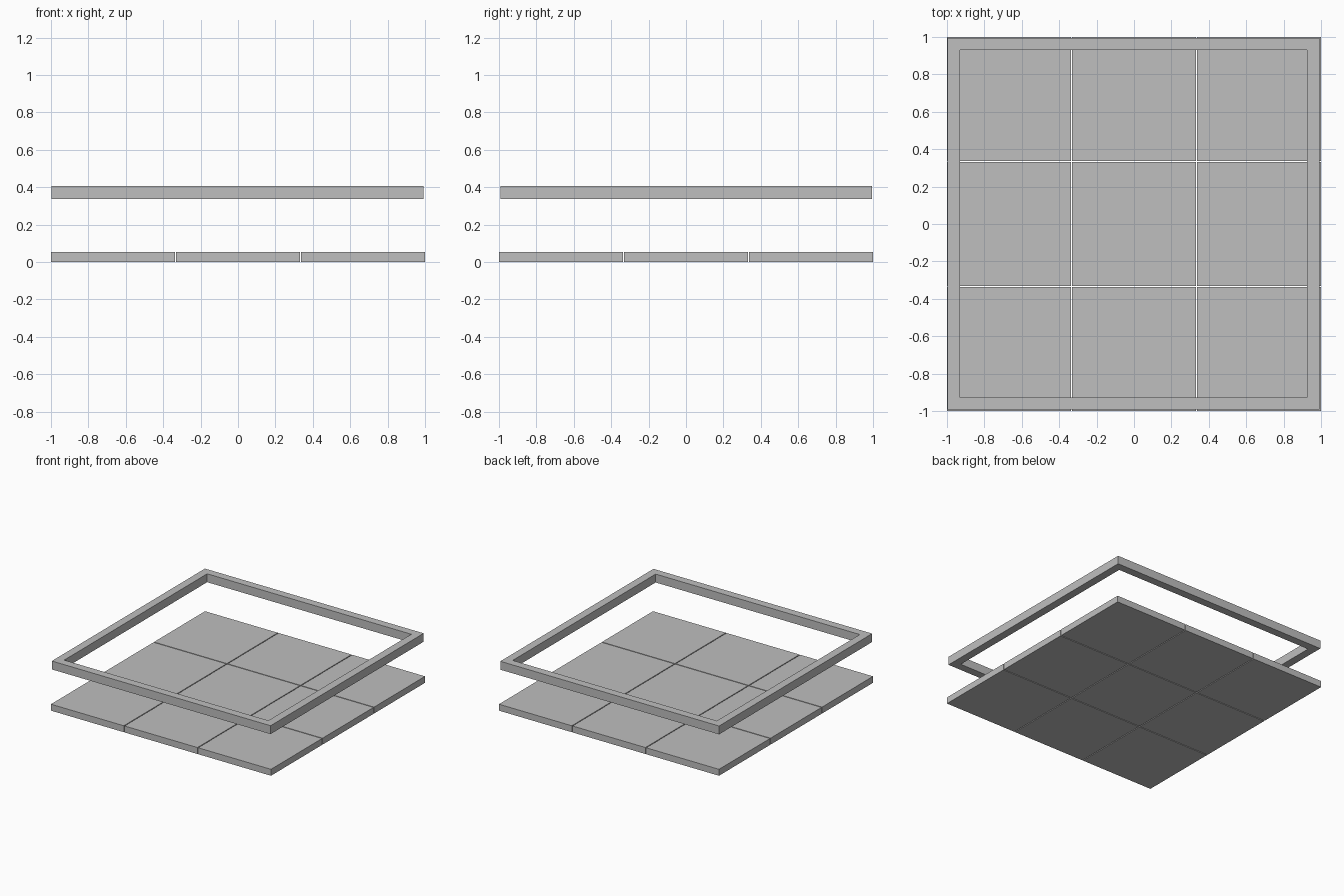
import bpy
import bmesh
from mathutils import Matrix, Vector

cube = bpy.data.objects.get("Cube")
if cube:
    bpy.data.objects.remove(cube, do_unlink=True)

grey = bpy.data.materials.new("light grey")
grey.use_nodes = True
grey.diffuse_color = (0.52, 0.52, 0.52, 1)
grey.node_tree.nodes["Principled BSDF"].inputs["Base Color"].default_value = grey.diffuse_color


def finish(name, bm):
    bmesh.ops.recalc_face_normals(bm, faces=bm.faces)
    mesh = bpy.data.meshes.new(name)
    bm.to_mesh(mesh)
    bm.free()
    mesh.materials.append(grey)
    obj = bpy.data.objects.new(name, mesh)
    bpy.context.collection.objects.link(obj)
    return obj


# Floor tiles: three by three, with narrow gaps
TILE, GAP, THICK = 0.662, 0.007, 0.053
for row in range(3):
    for col in range(3):
        bm = bmesh.new()
        centre = Vector((col - 1, row - 1, 0)) * (TILE + GAP)
        centre.z = THICK / 2
        bmesh.ops.create_cube(bm, size=1, matrix=Matrix.Translation(centre)
                              @ Matrix.Diagonal((TILE, TILE, THICK, 1)))
        finish(f"floor_tile_{row + 1}_{col + 1}", bm)

# Floating square frame: nested square rings at two heights
OUTER, INNER, BOTTOM, TOP = 0.994, 0.928, 0.337, 0.406
bm = bmesh.new()
corners = [(-1, -1), (1, -1), (1, 1), (-1, 1)]
rings = [[bm.verts.new((x * r, y * r, z)) for x, y in corners]
         for r, z in ((OUTER, BOTTOM), (OUTER, TOP), (INNER, TOP), (INNER, BOTTOM))]
for i, ring in enumerate(rings):
    following = rings[(i + 1) % 4]
    for j in range(4):
        k = (j + 1) % 4
        bm.faces.new((ring[j], ring[k], following[k], following[j]))
frame = finish("border_frame", bm)
frame.location = (-0.003, 0.001, 0)
